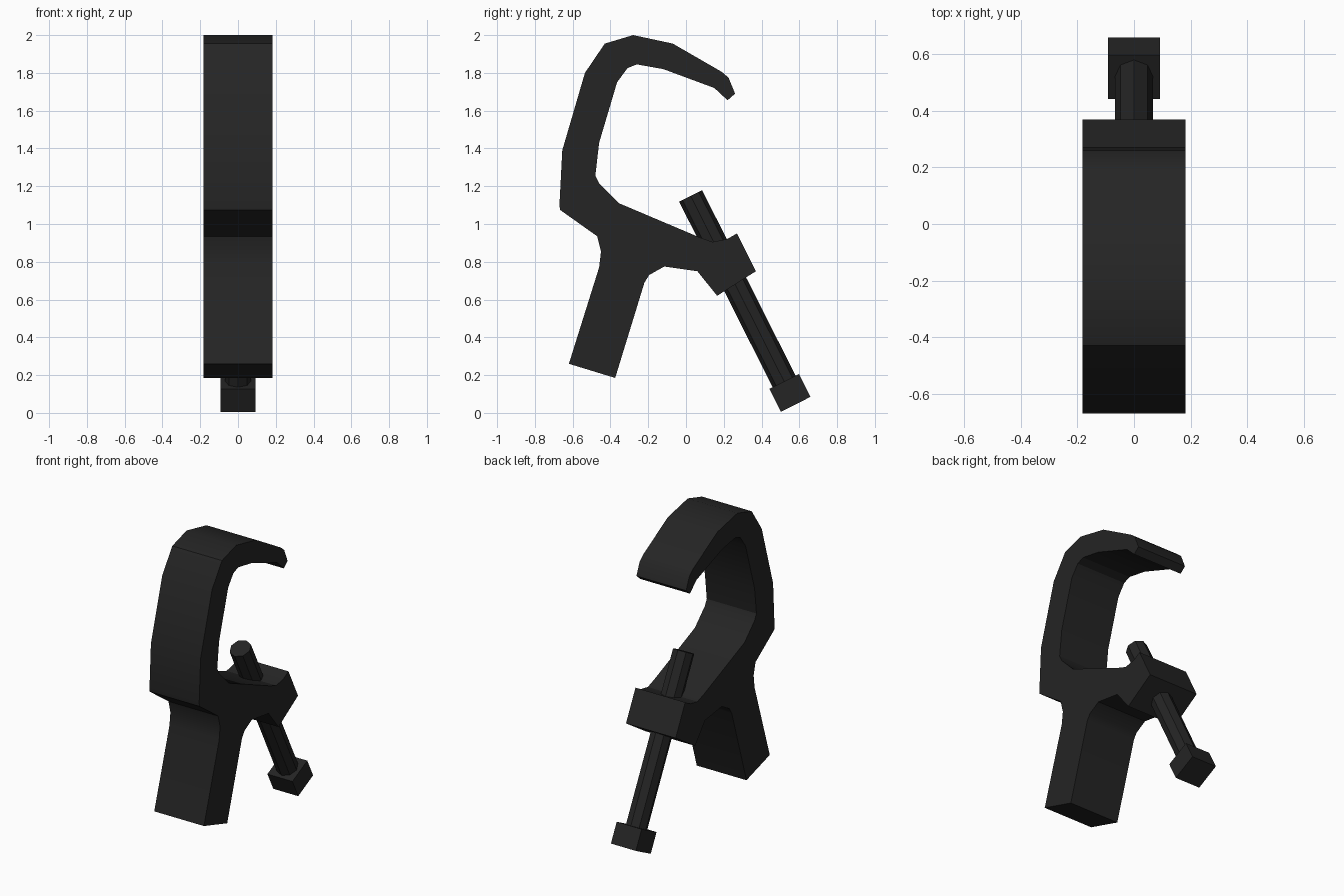
import bpy, bmesh, math
from mathutils import Vector

if "Cube" in bpy.data.objects:
    bpy.data.objects.remove(bpy.data.objects["Cube"], do_unlink=True)

black = bpy.data.materials.new("black_metal")
black.use_nodes = True
colour = (0.018, 0.018, 0.018, 1)
black.diffuse_color = colour
black.node_tree.nodes["Principled BSDF"].inputs["Base Color"].default_value = colour


def finish(obj, name):
    obj.name = name
    obj.data.materials.append(black)
    bpy.ops.object.select_all(action='DESELECT')
    obj.select_set(True)
    bpy.context.view_layer.objects.active = obj
    bpy.ops.object.shade_smooth_by_angle(angle=math.radians(30))


# Clamp body: side profile (y, z) extruded across the width
HALF_WIDTH = 0.183
hook_outer = [(-.62, .26), (-.46, .77), (-.45, .855), (-.47, .935), (-.667, 1.075),
              (-.67, 1.1), (-.655, 1.39), (-.535, 1.8), (-.43, 1.955), (-.28, 2),
              (-.07, 1.955), (.19, 1.805), (.225, 1.775), (.26, 1.69), (.22, 1.655)]
hook_inner = [(.15, 1.72), (-.12, 1.82), (-.26, 1.845), (-.31, 1.825), (-.365, 1.75),
              (-.46, 1.43), (-.48, 1.255), (-.46, 1.215), (-.355, 1.11)]
nut_and_leg = [(.07, .93), (.14, .905), (.217, .92), (.27, .95), (.37, .75), (.165, .62),
               (.06, .75), (-.115, .775), (-.195, .73), (-.22, .69), (-.375, .185)]
bm = bmesh.new()
face = bm.faces.new([bm.verts.new((-HALF_WIDTH, y, z))
                     for y, z in hook_outer + hook_inner + nut_and_leg])
side = bmesh.ops.extrude_face_region(bm, geom=[face])
bmesh.ops.translate(bm, vec=(2 * HALF_WIDTH, 0, 0),
                    verts=[v for v in side["geom"] if isinstance(v, bmesh.types.BMVert)])
bmesh.ops.recalc_face_normals(bm, faces=bm.faces)
mesh = bpy.data.meshes.new("clamp_body")
bm.to_mesh(mesh)
bm.free()
body = bpy.data.objects.new("clamp_body", mesh)
bpy.context.collection.objects.link(body)
finish(body, "clamp_body")

# Tilted bolt: octagonal shaft through the body with a square head
top = Vector((0, .024, 1.148))
neck = Vector((0, .52, .167))
end = Vector((0, .58, .045))
axis = top - end
tilt = math.atan2(-axis.y, axis.z)

bpy.ops.mesh.primitive_cylinder_add(vertices=8, radius=.068, depth=(top - neck).length + .02,
                                    location=(top + neck) / 2 - axis.normalized() * .01,
                                    rotation=(tilt, 0, 0))
finish(bpy.context.object, "bolt_shaft")

bpy.ops.mesh.primitive_cube_add(size=1, location=(neck + end) / 2, rotation=(tilt, 0, 0))
head = bpy.context.object
head.scale = (.184, .175, (neck - end).length)
finish(head, "bolt_head")
